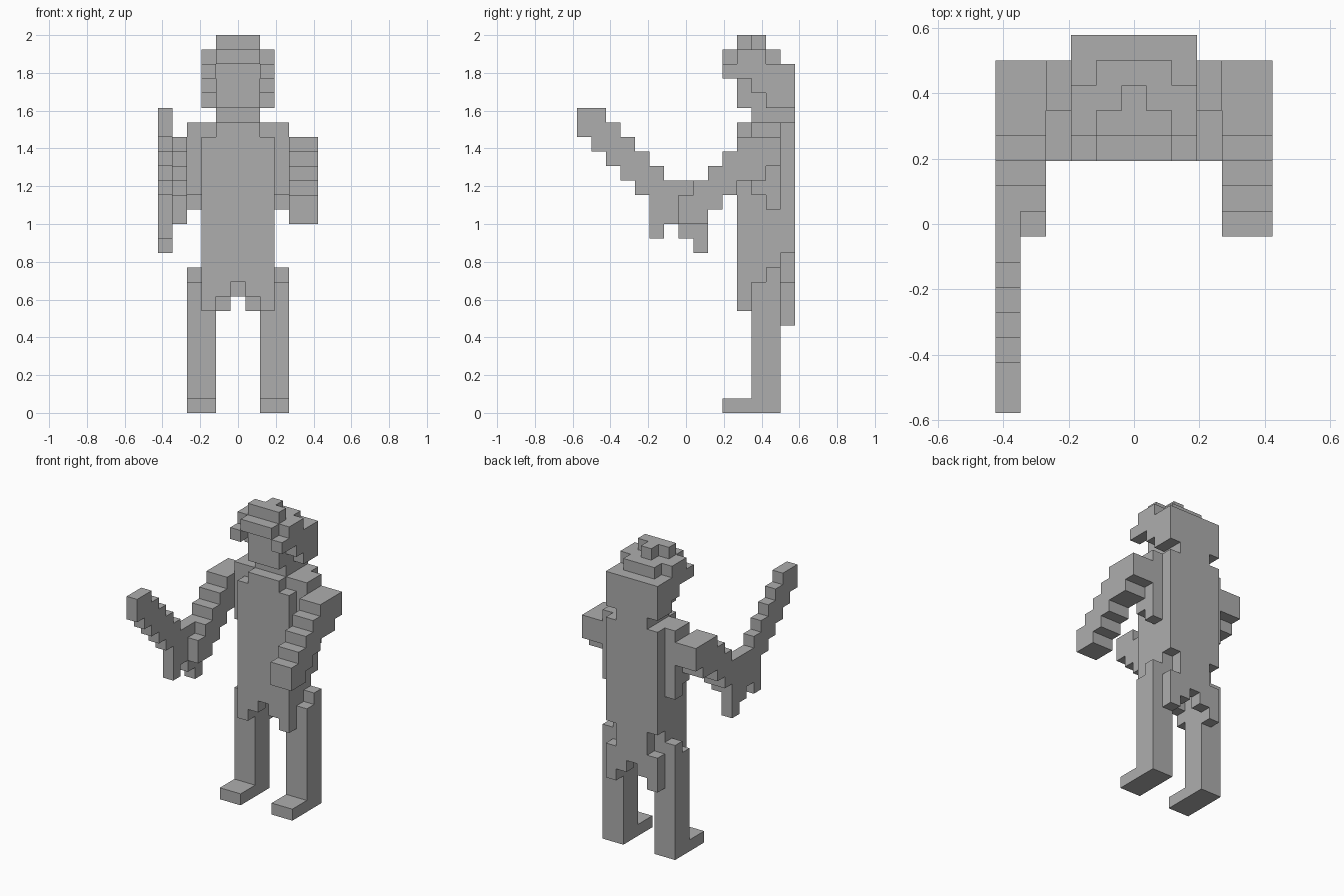
import bpy, bmesh
from mathutils import Vector

cube = bpy.data.objects.get("Cube")
if cube:
    bpy.data.objects.remove(cube, do_unlink=True)

U = 1 / 13  # edge of one block

grey = bpy.data.materials.new("plain grey")
grey.use_nodes = True
colour = (0.42, 0.42, 0.42, 1)
grey.diffuse_color = colour
grey.node_tree.nodes["Principled BSDF"].inputs["Base Color"].default_value = colour


def block(x0, x1, y0, y1, bottom, top):
    """Blocks x0..x1 and y0..y1 inclusive, between two heights."""
    return {(x, y, z) for x in range(x0, x1 + 1) for y in range(y0, y1 + 1)
            for z in range(bottom, top)}


def centred(half, y0, y1, bottom, top):
    return block(-half, half, y0, y1, bottom, top)


def mirror(cells):
    return {(-x, y, z) for x, y, z in cells}


def stairs(x0, x1, y, bottoms, tops):
    """Stepped limb: one column of blocks per step along y."""
    cells = set()
    for i, (b, t) in enumerate(zip(bottoms, tops)):
        cells |= block(x0, x1, y + i, y + i, b, t)
    return cells


parts = {}

# Legs with feet and stepped hips
leg = block(2, 3, 5, 6, 0, 9) | block(2, 3, 3, 4, 0, 1) | block(3, 3, 6, 6, 9, 10)
parts["left_leg"], parts["right_leg"] = leg, mirror(leg)

# Torso core, front panel and back panel with arched hems
parts["torso"] = centred(2, 5, 6, 9, 20)
parts["front_panel"] = centred(2, 4, 4, 9, 19) | centred(1, 4, 4, 19, 20)
back = centred(2, 7, 7, 11, 20) | centred(1, 7, 7, 9, 11)
for x in range(-2, 3):
    parts["front_panel"] |= block(x, x, 4, 4, 9 - abs(x), 9)
    back |= block(x, x, 7, 7, 8 - abs(x), 9)
parts["back_panel"] = back

# Shoulders and arms
shoulder = block(3, 3, 5, 5, 15, 20) | block(3, 3, 6, 6, 14, 20)
parts["left_shoulder"], parts["right_shoulder"] = shoulder, mirror(shoulder)
arm = stairs(4, 5, 0, (13, 13, 14, 15, 16, 16, 17), (15, 16, 17, 18, 19, 19, 19))
parts["left_arm"], parts["right_arm"] = arm, mirror(arm)

# Held tool: long rising barrel, guard and grip
parts["held_tool"] = stairs(-5, -5, -7, (19, 18, 17, 16, 15, 12, 13, 12, 11),
                            (21, 21, 20, 19, 18, 17, 16, 16, 13))

# Neck and head
parts["neck"] = centred(1, 5, 6, 20, 21)
parts["head"] = centred(1, 4, 6, 21, 24)

# Hair: crown, brow, side locks and back
hair = centred(1, 4, 4, 25, 26) | centred(0, 5, 5, 25, 26)
hair |= centred(2, 4, 5, 24, 25) | centred(1, 3, 6, 24, 25)
lock = stairs(2, 2, 3, (23, 23, 22, 21), (24, 24, 24, 24))
hair |= lock | mirror(lock)
hair |= centred(2, 7, 7, 21, 24) | centred(1, 7, 7, 20, 21)
parts["hair"] = hair

# Each block belongs to the first part that claims it
filled = set()
for name in parts:
    parts[name] -= filled
    filled |= parts[name]


def build(name, cells):
    """Mesh the outer faces of a part's blocks and merge flat areas."""
    bm = bmesh.new()
    for cell in sorted(cells):
        centre = Vector(cell) + Vector((0, 0, 0.5))
        for axis in range(3):
            for side in (-1, 1):
                n = Vector((0, 0, 0))
                n[axis] = side
                if tuple(int(c + d) for c, d in zip(cell, n)) in filled:
                    continue
                u = Vector((0, 0, 0))
                u[(axis + 1) % 3] = 0.5
                v = n.cross(u)
                corners = (-u - v, u - v, u + v, v - u)
                bm.faces.new([bm.verts.new((centre + n / 2 + c) * U) for c in corners])
    bmesh.ops.remove_doubles(bm, verts=bm.verts[:], dist=U / 100)
    bmesh.ops.dissolve_limit(bm, angle_limit=0.01, verts=bm.verts[:], edges=bm.edges[:])
    mesh = bpy.data.meshes.new(name)
    bm.to_mesh(mesh)
    bm.free()
    mesh.materials.append(grey)
    bpy.context.collection.objects.link(bpy.data.objects.new(name, mesh))


for name, cells in parts.items():
    build(name, cells)
